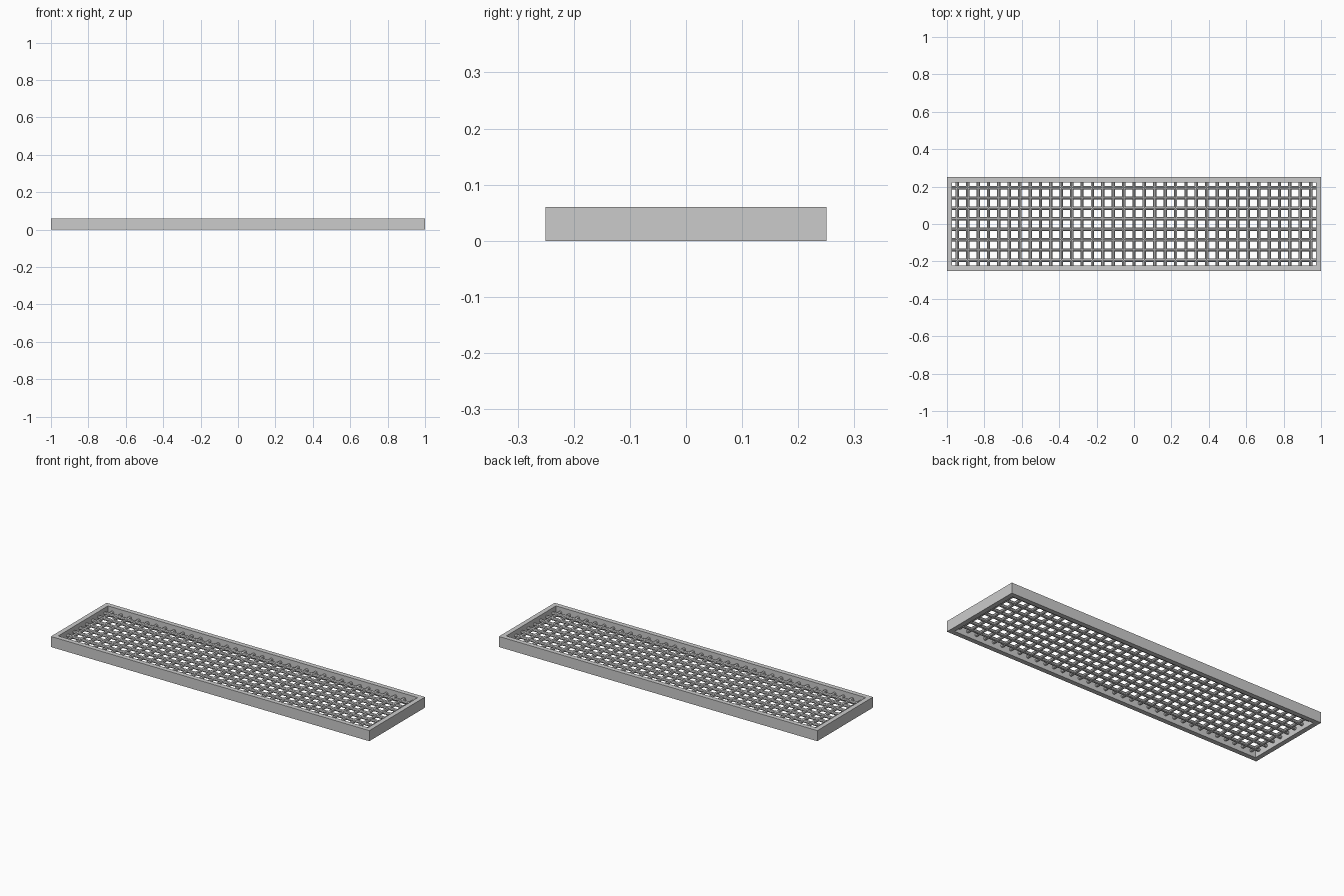
import bpy, bmesh, math
from mathutils import Matrix

if "Cube" in bpy.data.objects:
    bpy.data.objects.remove(bpy.data.objects["Cube"])

L, W, H, T = 2.0, 0.5, 0.06, 0.027   # overall size and frame width
PITCH, R, Z = 0.5 / 9, 0.009, 0.03   # grid spacing, rod radius, rod height


def finish(name, bm):
    bmesh.ops.recalc_face_normals(bm, faces=bm.faces)
    me = bpy.data.meshes.new(name)
    bm.to_mesh(me)
    bm.free()
    ob = bpy.data.objects.new(name, me)
    bpy.context.collection.objects.link(ob)
    return ob


def rods(name, axis, positions, length):
    bm = bmesh.new()
    for p in positions:
        if axis == 'X':
            m = Matrix.Translation((0, p, Z)) @ Matrix.Rotation(math.pi / 2, 4, 'Y')
        else:
            m = Matrix.Translation((p, 0, Z)) @ Matrix.Rotation(math.pi / 2, 4, 'X')
        bmesh.ops.create_cone(bm, cap_ends=True, segments=8, radius1=R, radius2=R,
                              depth=length, matrix=m)
    return finish(name, bm)


# Rectangular frame: four rings of corners joined into a hollow border
bm = bmesh.new()
rings = []
for x, y, z in ((L / 2, W / 2, 0), (L / 2, W / 2, H),
                (L / 2 - T, W / 2 - T, H), (L / 2 - T, W / 2 - T, 0)):
    rings.append([bm.verts.new((sx * x, sy * y, z))
                  for sx, sy in ((-1, -1), (1, -1), (1, 1), (-1, 1))])
for i in range(4):
    a, b = rings[i], rings[(i + 1) % 4]
    for j in range(4):
        k = (j + 1) % 4
        bm.faces.new((a[j], a[k], b[k], b[j]))
finish("frame", bm)

# Long rods and cross rods of the grating, ends sunk into the frame
rods("long_rods", 'X', [(i - 3.5) * PITCH for i in range(8)], L - T)
rods("cross_rods", 'Y', [(i - 17) * PITCH for i in range(35)], W - T)
